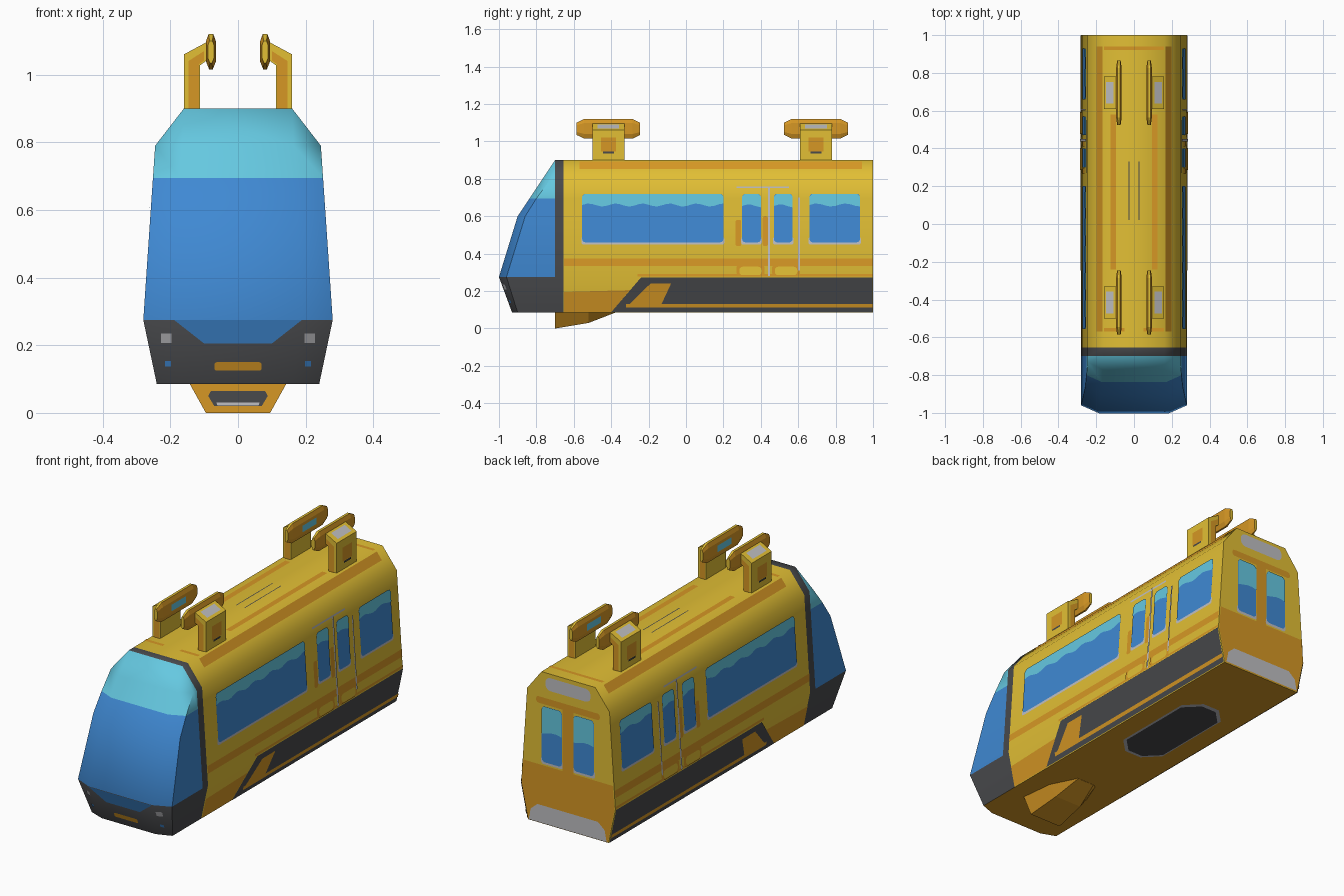
import bpy, bmesh, math
from mathutils import Vector
from mathutils.bvhtree import BVHTree

if "Cube" in bpy.data.objects:
    bpy.data.objects.remove(bpy.data.objects["Cube"])


def material(name, r, g, b):
    m = bpy.data.materials.new(name)
    m.diffuse_color = (r, g, b, 1)
    m.use_nodes = True
    m.node_tree.nodes["Principled BSDF"].inputs["Base Color"].default_value = m.diffuse_color
    return m


YELLOW = material("yellow", .76, .52, .035)
ORANGE = material("orange", .67, .31, .018)
BLUE = material("glass_blue", .05, .25, .65)
CYAN = material("glass_cyan", .13, .58, .75)
DARK = material("dark_grey", .065, .067, .072)
LIGHT = material("light_grey", .52, .52, .54)


def make(name, bm, mats):
    me = bpy.data.meshes.new(name)
    bm.to_mesh(me)
    bm.free()
    for m in mats:
        me.materials.append(m)
    ob = bpy.data.objects.new(name, me)
    bpy.context.collection.objects.link(ob)
    return ob


def loft(bm, rings):
    """Closed rings of points joined in order, with end caps."""
    rows = [[bm.verts.new(p) for p in r] for r in rings]
    n = len(rows[0])
    for a, b in zip(rows, rows[1:]):
        for j in range(n):
            k = (j + 1) % n
            bm.faces.new((a[j], a[k], b[k], b[j]))
    bm.faces.new(rows[0])
    bm.faces.new(rows[-1])
    bmesh.ops.recalc_face_normals(bm, faces=bm.faces)


# Body shell: levels of (z, side x, side y, front x, front y)
LEVELS = [(.085, .24, -.90, .16, -.93), (.275, .28, -.96, .19, -1),
          (.6, .258, -.86, .175, -.90), (.695, .2515, -.80, .17, -.837),
          (.79, .245, -.73, .165, -.773), (.9, .16, -.70, .16, -.70)]
bm = bmesh.new()
grid = []
for z, xs, ys, xf, yf in LEVELS:
    half = [(xs, 1), (xs, -.655), (xs, -.70), (xs, ys), (xf, yf)]
    pts = half + [(-x, y) for x, y in reversed(half)]
    grid.append([bm.verts.new((x, y, z)) for x, y in pts])
for a, b in zip(grid, grid[1:]):
    for j in range(9):
        bm.faces.new((a[j], a[j + 1], b[j + 1], b[j]))
for row in (grid[0], grid[-1]):
    for j in range(4):
        bm.faces.new((row[j], row[j + 1], row[8 - j], row[9 - j]))
bm.faces.new([r[0] for r in grid] + [r[9] for r in reversed(grid)])
bmesh.ops.remove_doubles(bm, verts=bm.verts, dist=.0005)
bmesh.ops.recalc_face_normals(bm, faces=bm.faces)
for f in bm.faces:
    c = f.calc_center_median()
    if f.normal.z < -.9:
        f.material_index = 1
    elif c.y > -.655:
        f.material_index = 0
    elif c.z < .275 or (c.y > -.70 and max(v.co.y for v in f.verts) > -.66):
        f.material_index = 2
    else:
        f.material_index = 4 if c.z > .695 else 3
bm.normal_update()
TREE = BVHTree.FromBMesh(bm)
body = make("body_shell", bm, [YELLOW, ORANGE, DARK, BLUE, CYAN])
bpy.context.view_layer.objects.active = body
body.select_set(True)
bpy.ops.object.shade_smooth_by_angle(angle=math.radians(60))

# Painted plates are projected on the shell from these directions
VIEWS = {"side": [lambda a, b: (2, a, b), lambda a, b: (-2, a, b)],
         "front": [lambda a, b: (a, -2, b)], "back": [lambda a, b: (a, 2, b)],
         "top": [lambda a, b: (a, b, 2)], "bottom": [lambda a, b: (a, b, -2)]}
DIRS = {"side": [(-1, 0, 0), (1, 0, 0)], "front": [(0, 1, 0)],
        "back": [(0, -1, 0)], "top": [(0, 0, -1)], "bottom": [(0, 0, 1)]}


def plate(name, mat, poly, view="side", lift=.003):
    bm = bmesh.new()
    for origin, d in zip(VIEWS[view], DIRS[view]):
        d = Vector(d)
        hits = [TREE.ray_cast(Vector(origin(*p)), d)[0] for p in poly]
        f = bm.faces.new([bm.verts.new(h - d * lift) for h in hits if h])
        f.normal_update()
        if f.normal.dot(d) > 0:
            f.normal_flip()
    return make(name, bm, [mat])


def rect(a0, a1, b0, b1, r=0.0):
    if not r:
        return [(a0, b0), (a1, b0), (a1, b1), (a0, b1)]
    out = []
    for i, (a, b) in enumerate([(a1 - r, b1 - r), (a0 + r, b1 - r),
                                (a0 + r, b0 + r), (a1 - r, b0 + r)]):
        for k in range(4):
            t = math.radians(90 * i + 30 * k)
            out.append((a + r * math.cos(t), b + r * math.sin(t)))
    return out


def window(name, a0, a1, z0, z1, split, view="side"):
    plate(name + "_sill", LIGHT, rect(a0 - .005, a1 + .005, z0 - .012, z0 + .03, .012), view)
    plate(name + "_glass", BLUE, rect(a0, a1, z0, z1, .018), view, .005)
    n = max(4, int((a1 - a0) * 40))
    wave = [(a0 + (a1 - a0) * i / n, split + .008 * math.sin(i * 1.1)) for i in range(n + 1)]
    top = [(a1, z1 - .015), (a1 - .015, z1), (a0 + .015, z1), (a0, z1 - .015)]
    plate(name + "_sky", CYAN, wave + top, view, .007)


# Side windows and door
window("long_window", -.555, .20, .46, .72, .66)
window("door_window_front", .30, .40, .46, .72, .655)
window("door_window_back", .47, .57, .46, .72, .655)
window("rear_window", .66, .93, .46, .72, .66)
plate("door_top_line", LIGHT, rect(.27, .55, .75, .76))
plate("door_middle_line", LIGHT, rect(.438, .45, .28, .76), lift=.006)
plate("door_rear_line", LIGHT, rect(.60, .61, .31, .70), lift=.006)
plate("door_front_trim", ORANGE, rect(.265, .295, .44, .58, .01))
plate("door_middle_trim", ORANGE, rect(.41, .438, .44, .60, .01))

# Side stripes, skirt and lower hull
plate("waist_stripe", ORANGE, rect(-.653, .998, .335, .375))
plate("skirt_top_stripe", ORANGE, rect(-.26, .998, .278, .290))
for i, (a, b) in enumerate([(.27, .42), (.46, .61)]):
    plate(f"door_step_trim_{i}", ORANGE, rect(a, b, .278, .345, .02), lift=.004)
    plate(f"door_step_{i}", YELLOW, rect(a + .015, b - .015, .285, .33, .018), lift=.006)
plate("lower_hull", ORANGE, [(-.653, .087), (-.40, .087), (-.30, .205), (-.653, .195)])
plate("skirt", DARK, [(-.40, .087), (.998, .087), (.998, .273), (-.24, .273)], lift=.004)
plate("skirt_flash", ORANGE, [(-.32, .112), (-.13, .132), (-.08, .24), (-.19, .24)], lift=.006)
plate("skirt_line", ORANGE, rect(-.32, .998, .112, .132), lift=.007)

# Roof stripes
for s in (-1, 1):
    plate("roof_edge_stripe", ORANGE, rect(s * .168, s * .198, -.57, .94), "top")
    plate("roof_inner_stripe", ORANGE, rect(s * .095, s * .125, -.24, .58), "top")
    plate("roof_front_stripe", ORANGE, rect(s * .05, s * .16, -.57, -.55), "top")
    plate("roof_seam", DARK, rect(s * .023, s * .028, .02, .33), "top")
plate("roof_back_stripe", ORANGE, rect(-.159, .159, .92, .94), "top")

# Front mask: glass tongue, grille and lamps
plate("front_glass_tongue", BLUE, [(-.188, .274), (-.10, .205), (.10, .205), (.188, .274)], "front")
plate("front_grille", ORANGE, rect(-.07, .07, .125, .15, .008), "front")
for s in (-1, 1):
    plate("headlight", LIGHT, rect(s * .197, s * .227, .207, .235), "front")
    plate("marker_lamp", BLUE, rect(s * .198, s * .216, .137, .153), "front")

# Back wall
plate("back_lower_panel", ORANGE, [(-.238, .087), (.238, .087), (.277, .275), (.267, .40), (-.267, .40), (-.277, .275)], "back")
plate("back_bumper", LIGHT, [(-.232, .09), (.232, .09), (.22, .15), (.18, .185), (-.18, .185), (-.22, .15)], "back", .006)
plate("back_stripe", ORANGE, rect(-.19, .19, .73, .765, .015), "back")
plate("back_pillar", ORANGE, rect(-.032, .032, .40, .73), "back")
plate("back_sign", LIGHT, rect(-.135, .135, .81, .88, .03), "back")
window("back_window_left", -.155, -.035, .42, .72, .58, "back")
window("back_window_right", .035, .155, .42, .72, .58, "back")

# Underside hatch
for nm, m, w, y0, y1, c, l in (("hatch_rim", LIGHT, .13, -.01, .61, .08, .003),
                               ("hatch", DARK, .12, .01, .59, .075, .006)):
    plate(nm, m, [(-w, y0 + c), (-w + c, y0), (w - c, y0), (w, y0 + c),
                  (w, y1 - c), (w - c, y1), (-w + c, y1), (-w, y1 - c)], "bottom", l)

# Keel under the nose
bm = bmesh.new()
loft(bm, [[(-t, y, .09), (t, y, .09), (b, y, z), (-b, y, z)] for y, t, b, z in
          ((-.70, .145, .095, 0), (-.52, .125, .08, .03), (-.38, .07, .05, .084))])
make("keel", bm, [ORANGE])


def quad(name, mat, pts):
    bm = bmesh.new()
    bm.faces.new([bm.verts.new(p) for p in pts])
    return make(name, bm, [mat])


quad("keel_grille", DARK, [(x, -.704, z) for x, z in
                           ((-.07, .02), (.07, .02), (.088, .05), (.08, .065), (-.08, .065), (-.088, .05))])
quad("keel_lip", LIGHT, [(x, -.707, z) for x, z in ((-.06, .02), (.06, .02), (.064, .03), (-.064, .03))])

# Roof hangers: bent arm, clamp head and their trim
ARM = [(.112, .89), (.16, .89), (.16, 1.06), (.095, 1.095), (.095, 1.04), (.112, 1.028)]
HEAD = [(.073, 1.12), (.087, 1.12), (.095, 1.098), (.095, 1.04),
        (.085, 1.015), (.075, 1.015), (.065, 1.04), (.065, 1.098)]
for yc in (-.415, .695):
    for s in (-1, 1):
        bm = bmesh.new()
        loft(bm, [[(s * x, yc + d, z) for x, z in ARM] for d in (-.085, .085)])
        make("hanger_arm", bm, [YELLOW])
        bm = bmesh.new()
        loft(bm, [[(s * (.08 + (x - .08) * k), yc + d, 1.067 + (z - 1.067) * k) for x, z in HEAD]
                  for d, k in ((-.17, .62), (-.13, 1), (.13, 1), (.17, .62))])
        for f in bm.faces:
            f.material_index = int(abs(f.normal.x) > .9 or f.normal.z < -.3)
        make("hanger_head", bm, [YELLOW, ORANGE])
        for e in (-1, 1):
            pts = [(s * x, yc + e * .088, z) for x, z in
                   ((.115, .90), (.147, .90), (.147, 1.04), (.10, 1.07), (.10, 1.042), (.115, 1.032))]
            quad("hanger_arm_trim", ORANGE, pts if s * e < 0 else pts[::-1])
        for nm, m, y, corners in (
                ("hanger_badge", ORANGE, .04, ((.163, .945), (.163, 1.02))),
                ("hanger_slot", DARK, .03, ((.165, .935), (.165, .945))),
                ("hanger_top_plate", LIGHT, .058, ((.148, 1.07), (.108, 1.0915))),
                ("hanger_pad", CYAN, .06, ((.062, 1.085), (.062, 1.05)))):
            (x0, z0), (x1, z1) = corners
            pts = [(s * x0, yc - y, z0), (s * x0, yc + y, z0), (s * x1, yc + y, z1), (s * x1, yc - y, z1)]
            quad(nm, m, pts if s > 0 else pts[::-1])
